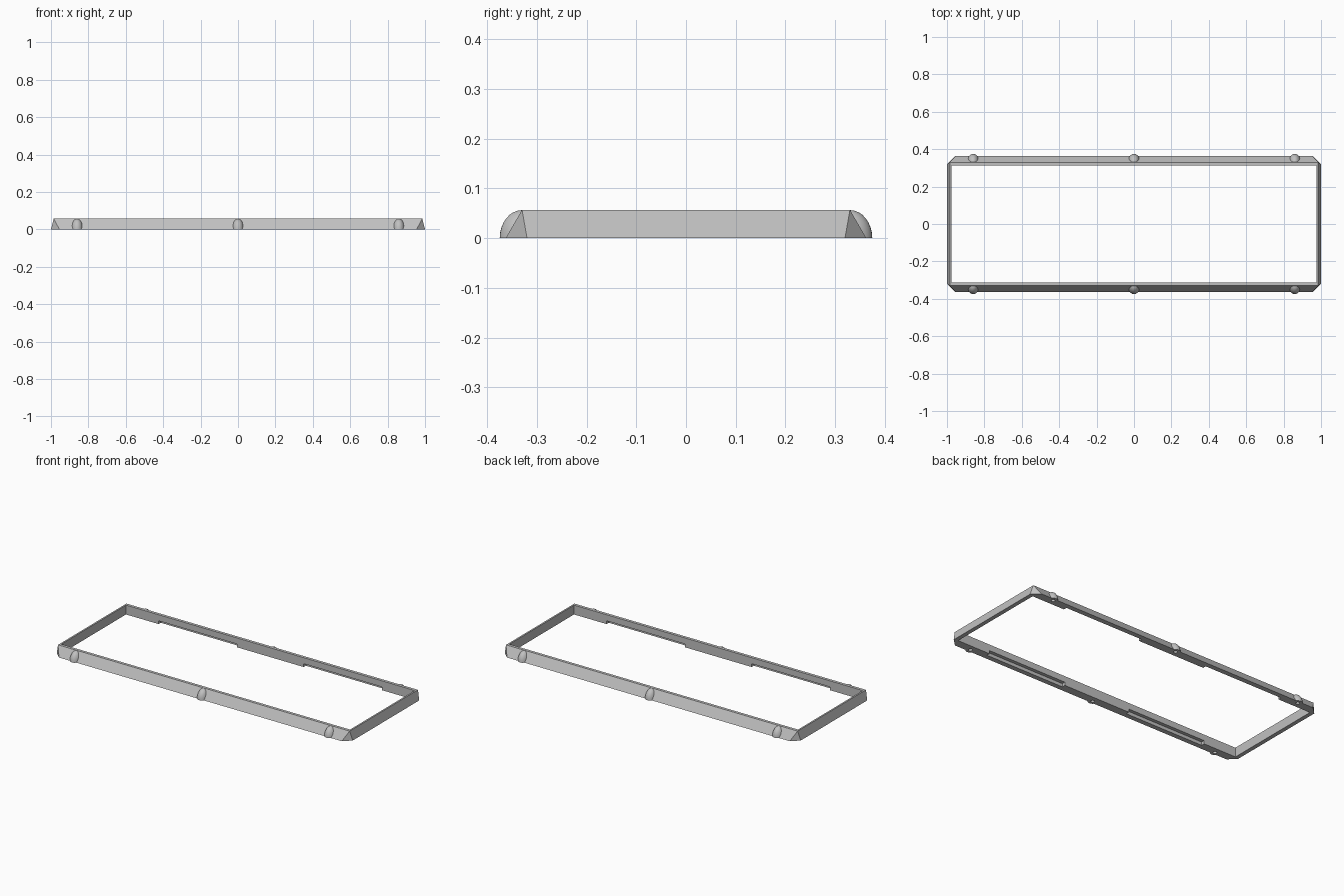
import bpy, bmesh, math
from mathutils import Matrix, Vector

if "Cube" in bpy.data.objects:
    bpy.data.objects.remove(bpy.data.objects["Cube"])

H = 0.057          # frame height
grey = bpy.data.materials.new("light grey")
grey.diffuse_color = (0.53, 0.53, 0.53, 1)
grey.use_nodes = True
grey.node_tree.nodes["Principled BSDF"].inputs["Base Color"].default_value = grey.diffuse_color


def make(name, bm, helper=False):
    bmesh.ops.recalc_face_normals(bm, faces=bm.faces[:])
    me = bpy.data.meshes.new(name)
    bm.to_mesh(me)
    bm.free()
    ob = bpy.data.objects.new(name, me)
    bpy.context.collection.objects.link(ob)
    me.materials.append(grey)
    ob.hide_render = helper
    if helper:
        ob.display_type = 'WIRE'
    return ob


def cut(ob, cutter):
    m = ob.modifiers.new("cut", 'BOOLEAN')
    m.operation = 'DIFFERENCE'
    m.solver = 'EXACT'
    m.object = cutter


# frame: sloped outer walls, vertical inner walls, triangular corner chamfers
bm = bmesh.new()
corners = [(1, 1), (-1, 1), (-1, -1), (1, -1)]
side_b = [bm.verts.new((sx, sy * 0.32, 0)) for sx, sy in corners]
long_b = [bm.verts.new((sx * 0.955, sy * 0.363, 0)) for sx, sy in corners]
top = [bm.verts.new((sx * 0.985, sy * 0.33, H)) for sx, sy in corners]
in_t = [bm.verts.new((sx * 0.975, sy * 0.312, H)) for sx, sy in corners]
in_b = [bm.verts.new((sx * 0.975, sy * 0.312, 0)) for sx, sy in corners]
for i in range(4):
    j = (i + 1) % 4
    outer = long_b if i % 2 == 0 else side_b
    bm.faces.new((outer[i], outer[j], top[j], top[i]))
    bm.faces.new((top[i], top[j], in_t[j], in_t[i]))
    bm.faces.new((in_t[i], in_t[j], in_b[j], in_b[i]))
    bm.faces.new((in_b[i], in_b[j], outer[j], outer[i]))
    bm.faces.new((side_b[i], long_b[i], top[i]))
    bm.faces.new((side_b[i], long_b[i], in_b[i]))
frame = make("frame", bm)

# cutter for the four notches under the inner edge of the long rails
bm = bmesh.new()
for sx in (-1, 1):
    for sy in (-1, 1):
        bmesh.ops.create_cube(bm, size=1, matrix=Matrix.LocRotScale(
            Vector((sx * 0.49, sy * 0.315, 0)), None, Vector((0.53, 0.036, 0.04))))
notches = make("notch_cutter", bm, True)

# cutter for the small blind holes under the knobs
spots = [(x, s) for x in (-0.86, 0, 0.86) for s in (-1, 1)]
bm = bmesh.new()
for x, s in spots:
    bmesh.ops.create_cone(bm, cap_ends=True, segments=16, radius1=0.011, radius2=0.011,
                          depth=0.06, matrix=Matrix.Translation((x, s * 0.347, 0)))
holes = make("hole_cutter", bm, True)

cut(frame, notches)
cut(frame, holes)

# rounded knobs on the outer slopes: quarter ellipsoids
for n, (x, s) in enumerate(spots):
    bm = bmesh.new()
    bmesh.ops.create_uvsphere(bm, u_segments=32, v_segments=16, radius=1)
    bmesh.ops.scale(bm, vec=(0.033, 0.045, 0.0565), verts=bm.verts[:])
    for normal in ((0, 0, -1), (0, -s, 0)):
        res = bmesh.ops.bisect_plane(bm, geom=bm.verts[:] + bm.edges[:] + bm.faces[:],
                                     dist=1e-6, plane_co=(0, 0, 0), plane_no=normal,
                                     clear_outer=True)
        edges = [e for e in bm.edges if e.is_boundary]
        bmesh.ops.holes_fill(bm, edges=edges, sides=0)
    bmesh.ops.translate(bm, vec=(x, s * 0.33, 0), verts=bm.verts[:])
    knob = make("knob_%d" % (n + 1), bm)
    bpy.ops.object.select_all(action='DESELECT')
    knob.select_set(True)
    bpy.context.view_layer.objects.active = knob
    bpy.ops.object.shade_smooth_by_angle(angle=math.radians(35))
    cut(knob, holes)
